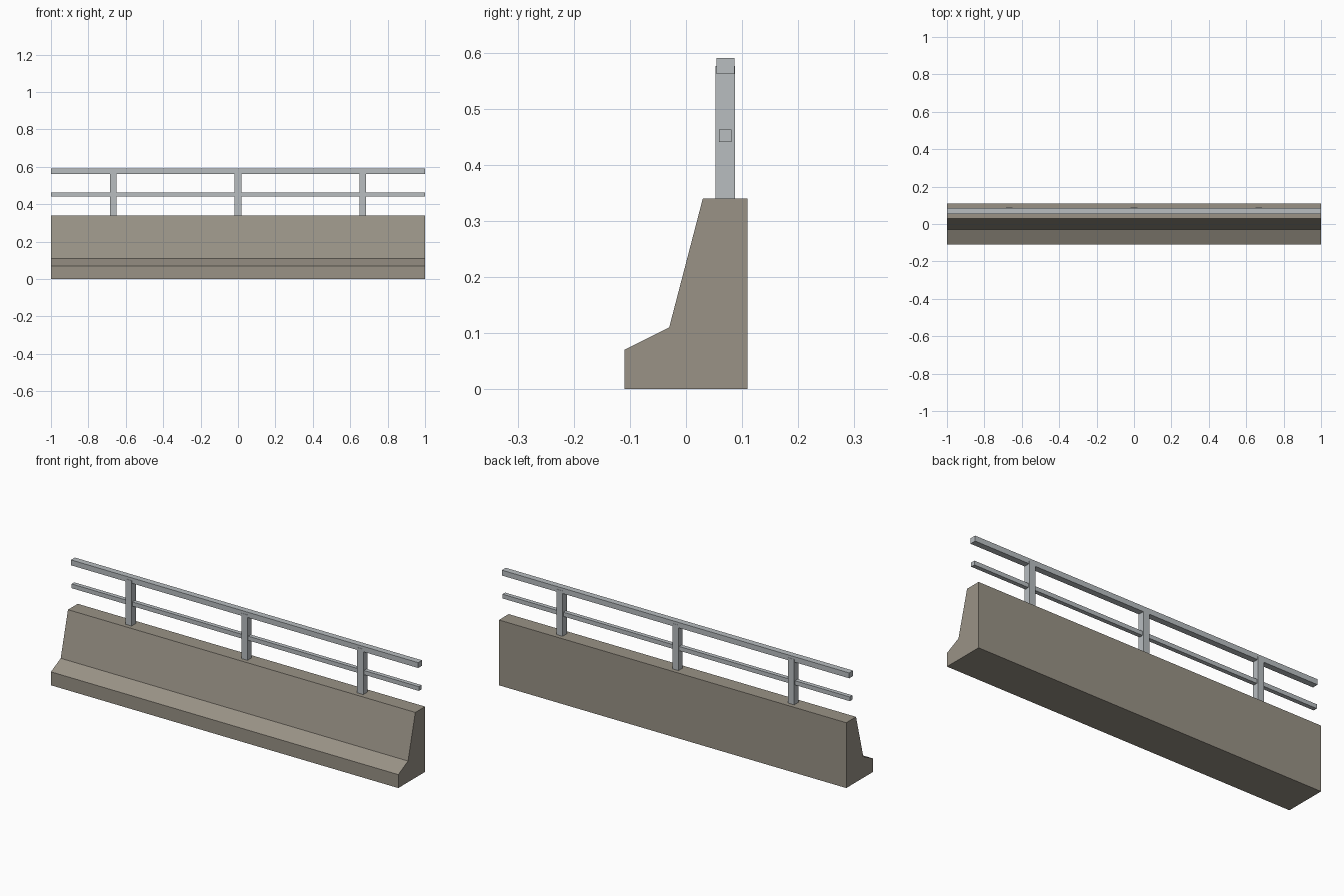
import bpy
import bmesh
from mathutils import Matrix, Vector

cube = bpy.data.objects.get("Cube")
if cube:
    bpy.data.objects.remove(cube, do_unlink=True)


def make_material(name, rgb):
    mat = bpy.data.materials.new(name)
    mat.use_nodes = True
    color = (*rgb, 1.0)
    mat.diffuse_color = color
    mat.node_tree.nodes["Principled BSDF"].inputs["Base Color"].default_value = color
    return mat


def add_object(name, bm, mat):
    bmesh.ops.recalc_face_normals(bm, faces=bm.faces)
    mesh = bpy.data.meshes.new(name)
    bm.to_mesh(mesh)
    bm.free()
    mesh.materials.append(mat)
    obj = bpy.data.objects.new(name, mesh)
    bpy.context.collection.objects.link(obj)
    return obj


def add_box(name, center, size, mat):
    bm = bmesh.new()
    matrix = Matrix.Translation(center) @ Matrix.Diagonal((*size, 1.0))
    bmesh.ops.create_cube(bm, size=1.0, matrix=matrix)
    return add_object(name, bm, mat)


concrete = make_material("warm grey concrete", (0.32, 0.29, 0.24))
steel = make_material("galvanised steel", (0.48, 0.51, 0.53))

LENGTH = 2.0
RAIL_Y = 0.07
WALL_TOP = 0.34

# Concrete barrier: stepped profile swept along x
profile = [(-0.11, 0), (0.11, 0), (0.11, WALL_TOP),
           (0.03, WALL_TOP), (-0.03, 0.11), (-0.11, 0.07)]
bm = bmesh.new()
end_face = bm.faces.new([bm.verts.new((-LENGTH / 2, y, z)) for y, z in profile])
sweep = bmesh.ops.extrude_face_region(bm, geom=[end_face], use_keep_orig=True)
moved = [v for v in sweep["geom"] if isinstance(v, bmesh.types.BMVert)]
bmesh.ops.translate(bm, verts=moved, vec=Vector((LENGTH, 0, 0)))
add_object("concrete_barrier", bm, concrete)

# Posts standing on the wall and ending inside the top rail
POST_TOP = 0.576
for label, x in (("right", -0.667), ("middle", 0), ("left", 0.667)):
    add_box(f"{label}_post", (x, RAIL_Y, (WALL_TOP + POST_TOP) / 2),
            (0.035, 0.035, POST_TOP - WALL_TOP), steel)

# Horizontal rails
add_box("top_rail", (0, RAIL_Y, 0.576), (LENGTH, 0.032, 0.028), steel)
add_box("middle_rail", (0, RAIL_Y, 0.452), (LENGTH, 0.022, 0.022), steel)
